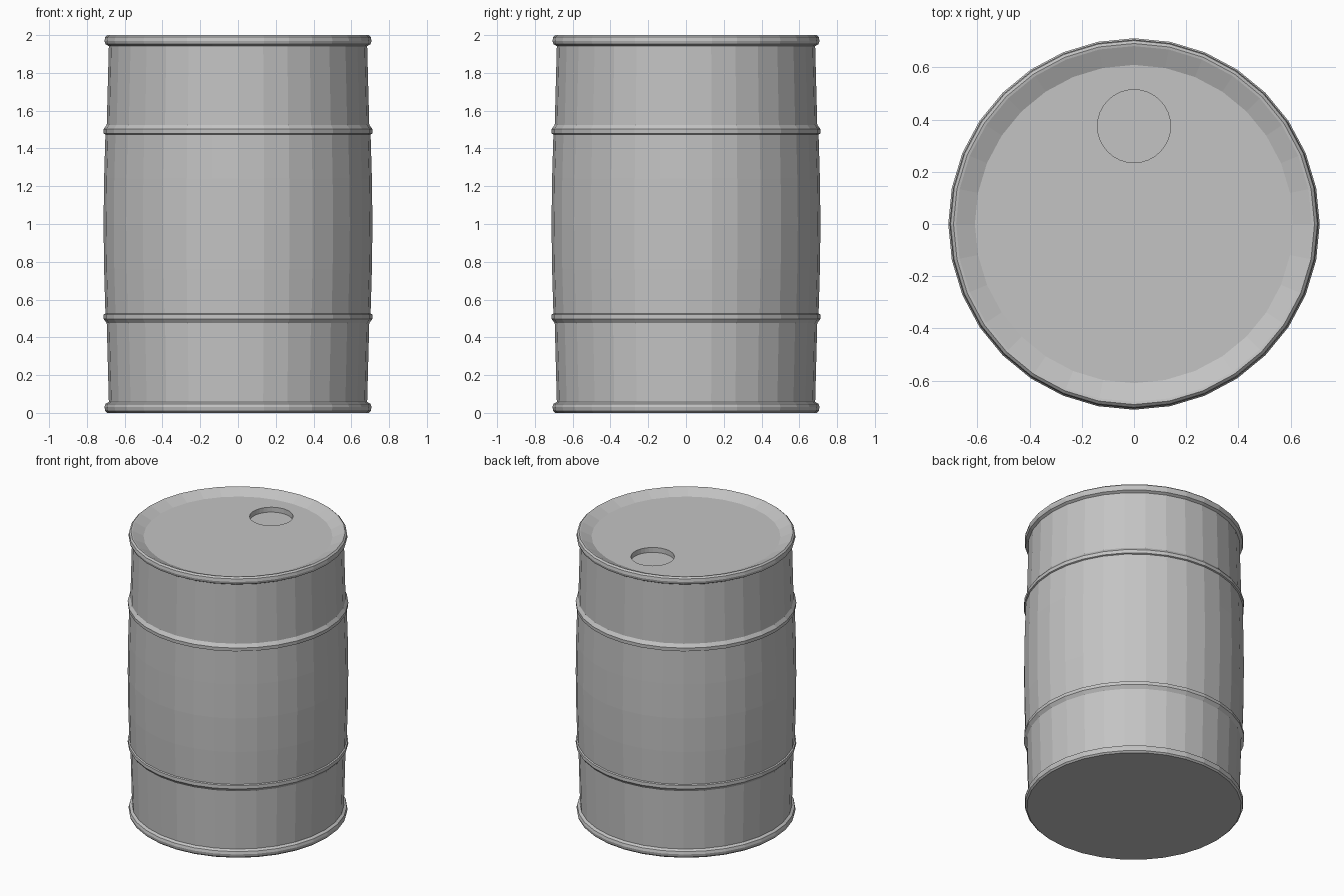
import bpy, bmesh, math

SIDES = 32
if "Cube" in bpy.data.objects:
    bpy.data.objects.remove(bpy.data.objects["Cube"], do_unlink=True)

steel = bpy.data.materials.new("grey steel")
steel.use_nodes = True
grey = (0.55, 0.55, 0.55, 1)
steel.diffuse_color = grey
steel.node_tree.nodes["Principled BSDF"].inputs["Base Color"].default_value = grey


def ring(bm, radius, z, cy=0.0):
    turn = 2 * math.pi / SIDES
    return [bm.verts.new((radius * math.cos(i * turn), cy + radius * math.sin(i * turn), z))
            for i in range(SIDES)]


def bridge(bm, low, high):
    for i in range(SIDES):
        j = (i + 1) % SIDES
        bm.faces.new((low[i], low[j], high[j], high[i]))


def loft(bm, profile, cy=0.0):
    rings = [ring(bm, r, z, cy) for r, z in profile]
    for low, high in zip(rings, rings[1:]):
        bridge(bm, low, high)
    return rings


def finish(bm, name):
    mesh = bpy.data.meshes.new(name)
    bm.to_mesh(mesh)
    bm.free()
    mesh.materials.append(steel)
    obj = bpy.data.objects.new(name, mesh)
    bpy.context.collection.objects.link(obj)
    return obj


# Barrel wall: half profile (rim, hoop, belly) mirrored about mid height
half = [(0.692, 0.0), (0.703, 0.01), (0.707, 0.03), (0.702, 0.048), (0.684, 0.058),
        (0.695, 0.475), (0.712, 0.498), (0.711, 0.522), (0.702, 0.526), (0.709, 0.76)]
wall = half + [(0.712, 1.0)] + [(r, 2 - z) for r, z in reversed(half)]
bm = bmesh.new()
rings = loft(bm, wall)
bm.faces.new(list(reversed(rings[0])))
finish(bm, "barrel_wall")

# Sunken lid with a round filler recess towards the back
LID_Z = 1.965
HOLE_Y = 0.375
bm = bmesh.new()
rim = loft(bm, [(0.692, 2.0), (0.682, 1.998), (0.61, LID_Z)])
hole = loft(bm, [(0.14, LID_Z), (0.14, LID_Z - 0.035)], HOLE_Y)
bm.faces.new(hole[1])
edges = [bm.edges.get((loop[i], loop[(i + 1) % SIDES]))
         for loop in (rim[-1], hole[0]) for i in range(SIDES)]
bmesh.ops.triangle_fill(bm, edges=edges, use_beauty=True, normal=(0, 0, 1))
bmesh.ops.recalc_face_normals(bm, faces=bm.faces)
bm.normal_update()
# Keep the lid facing upwards
if max(bm.faces, key=lambda f: f.calc_area()).normal.z < 0:
    bmesh.ops.reverse_faces(bm, faces=bm.faces)
finish(bm, "barrel_lid")
